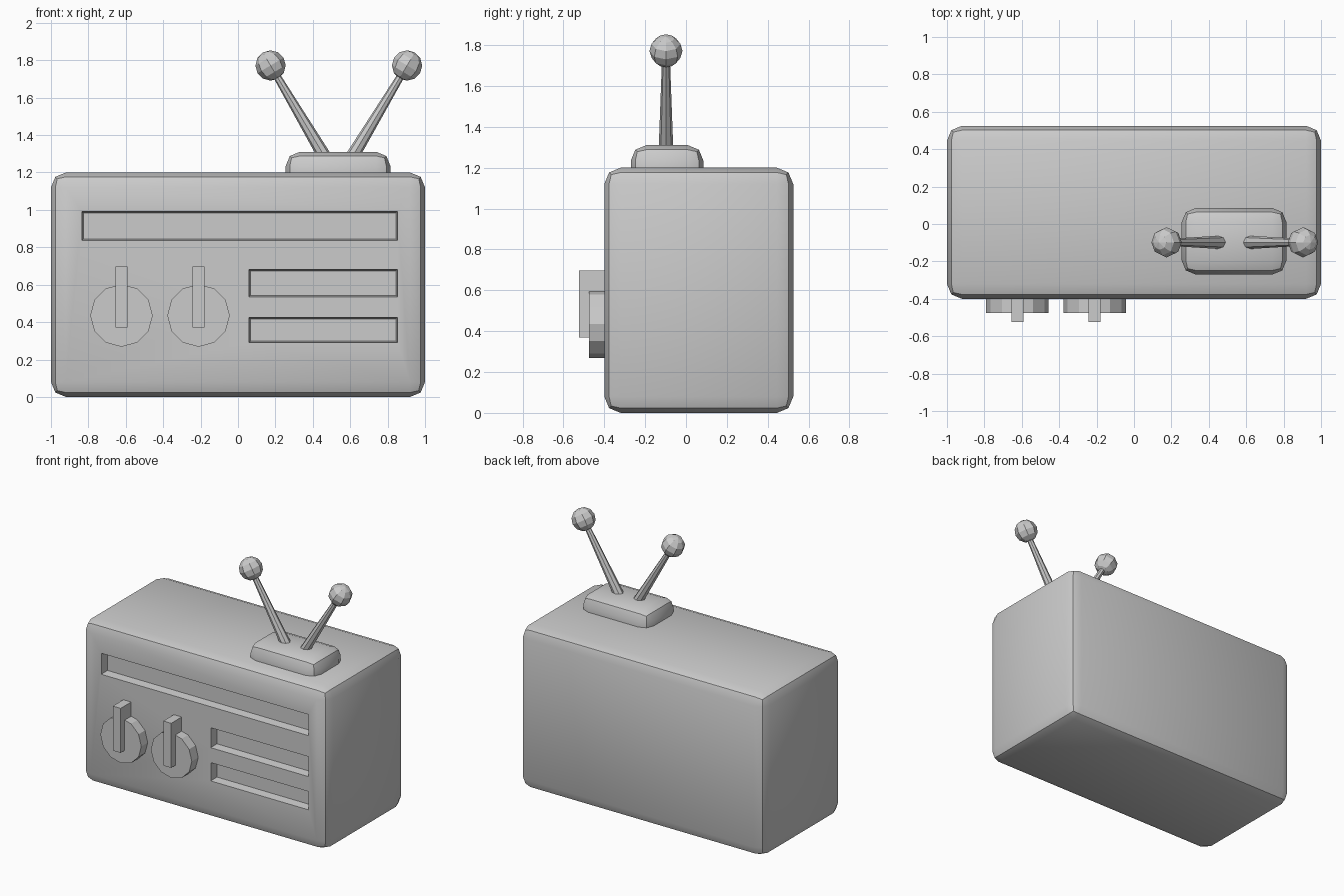
import bpy, bmesh, math
from mathutils import Vector, Matrix

if "Cube" in bpy.data.objects:
    bpy.data.objects.remove(bpy.data.objects["Cube"])


def make(name, bm, smooth=None):
    bmesh.ops.recalc_face_normals(bm, faces=bm.faces[:])
    me = bpy.data.meshes.new(name)
    bm.to_mesh(me)
    bm.free()
    ob = bpy.data.objects.new(name, me)
    bpy.context.collection.objects.link(ob)
    if smooth:
        shade(ob, smooth)
    return ob


def shade(ob, angle):
    bpy.ops.object.select_all(action='DESELECT')
    ob.select_set(True)
    bpy.context.view_layer.objects.active = ob
    bpy.ops.object.shade_smooth_by_angle(angle=math.radians(angle))


def add_box(bm, lo, hi, bevel=0):
    lo, hi = Vector(lo), Vector(hi)
    mat = Matrix.Translation((lo + hi) / 2) @ Matrix.Diagonal((*(hi - lo), 1))
    verts = bmesh.ops.create_cube(bm, size=1, matrix=mat)["verts"]
    if bevel:
        bmesh.ops.bevel(bm, geom=bm.edges[:], offset=bevel, segments=2,
                        profile=0.5, affect='EDGES')
    return verts


# Rounded case
bm = bmesh.new()
add_box(bm, (-1, -0.4, 0), (1, 0.525, 1.2), 0.08)
case = make("case", bm)

# Recessed display strip and two speaker slots, with slightly sloping walls
FRONT, FLOOR, TAPER = -0.4, -0.34, 0.008
bm = bmesh.new()
for x0, x1, z0, z1 in [(-0.835, 0.853, 0.837, 0.992),
                       (0.058, 0.853, 0.535, 0.682),
                       (0.058, 0.853, 0.29, 0.425)]:
    verts = add_box(bm, (x0, FRONT - 0.06, z0), (x1, FLOOR, z1))
    cx, cz = (x0 + x1) / 2, (z0 + z1) / 2
    for v in verts:
        s = -1 if v.co.y > FRONT else 1
        v.co.x += s * math.copysign(TAPER, v.co.x - cx)
        v.co.z += s * math.copysign(TAPER, v.co.z - cz)
cutter = make("slot_cutter", bm)
mod = case.modifiers.new("slots", 'BOOLEAN')
mod.object = cutter
mod.solver = 'EXACT'
bpy.context.view_layer.objects.active = case
bpy.ops.object.modifier_apply(modifier=mod.name)
bpy.data.objects.remove(cutter)
shade(case, 40)

# Dials with grip bars
for side, x in (("left", -0.623), ("right", -0.211)):
    bm = bmesh.new()
    mat = Matrix.Translation((x, -0.43, 0.435)) @ Matrix.Rotation(math.pi / 2, 4, 'X')
    bmesh.ops.create_cone(bm, cap_ends=True, segments=12, radius1=0.167,
                          radius2=0.167, depth=0.09, matrix=mat)
    make(side + "_dial", bm)
    bm = bmesh.new()
    add_box(bm, (x - 0.032, -0.523, 0.37), (x + 0.032, -0.385, 0.698))
    make(side + "_dial_grip", bm)

# Antenna base, sunk into the case top
bm = bmesh.new()
add_box(bm, (0.255, -0.27, 1.08), (0.815, 0.085, 1.31), 0.075)
make("antenna_base", bm, 30)

# Two tapered antenna rods with faceted ball tips
for side, s in (("left", -1), ("right", 1)):
    foot = Vector((0.537 + s * 0.074, -0.098, 1.285))
    tip = Vector((0.539 + s * 0.365, -0.098, 1.772))
    d = tip - foot
    turn = d.to_track_quat('Z', 'Y').to_matrix().to_4x4()
    bm = bmesh.new()
    bmesh.ops.create_cone(bm, cap_ends=True, segments=8, radius1=0.036,
                          radius2=0.018, depth=d.length,
                          matrix=Matrix.Translation((foot + tip) / 2) @ turn)
    make(side + "_antenna_rod", bm)
    bm = bmesh.new()
    bmesh.ops.create_uvsphere(bm, u_segments=8, v_segments=6, radius=0.081,
                              matrix=Matrix.Translation(tip) @ turn)
    make(side + "_antenna_ball", bm)
